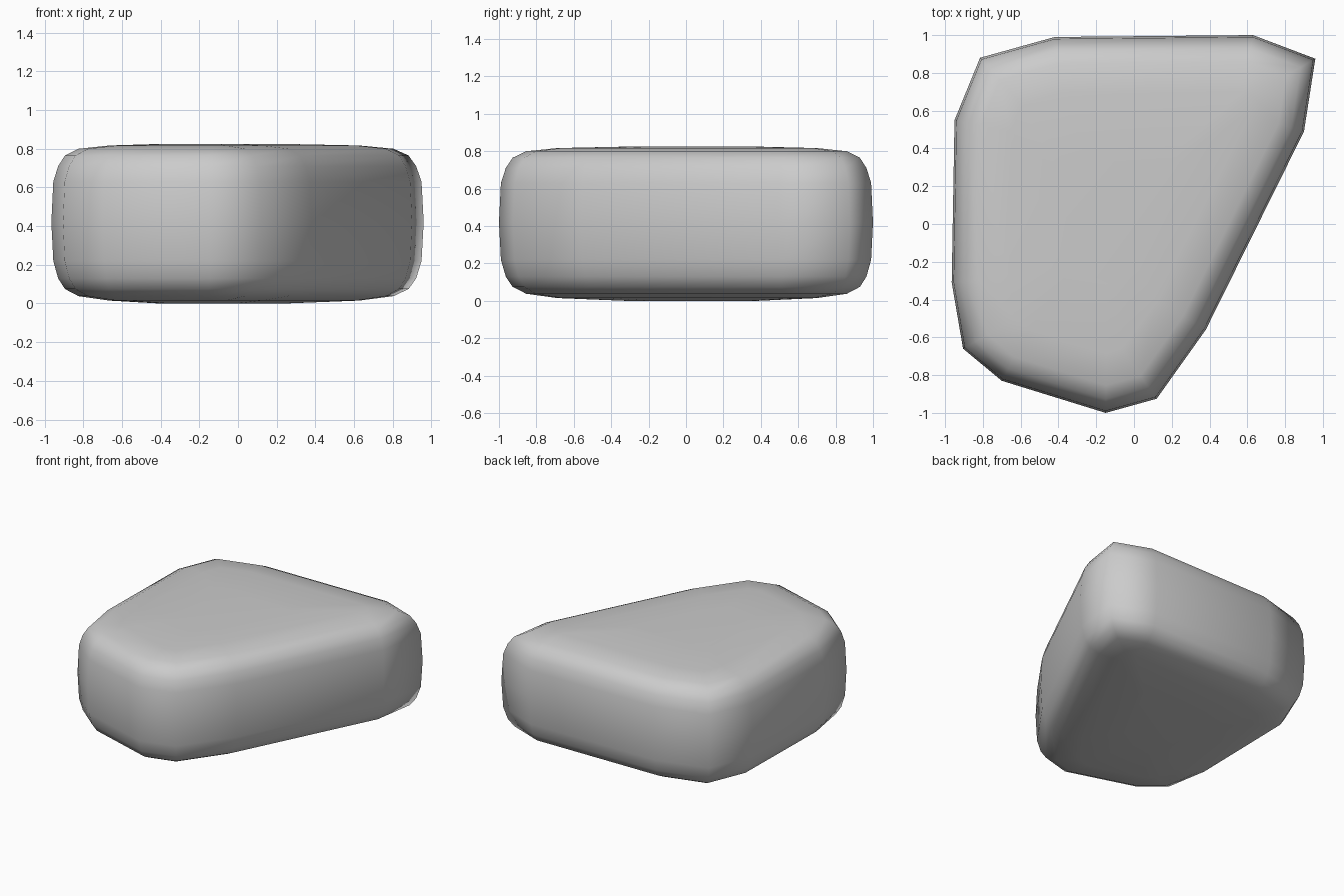
import bpy, bmesh
from mathutils import Vector

if "Cube" in bpy.data.objects:
    bpy.data.objects.remove(bpy.data.objects["Cube"])

# Widest outline of the stone, counter-clockwise seen from above
outline = [Vector(p) for p in [
    (0.96, 0.875), (0.63, 1.0), (-0.42, 0.99), (-0.815, 0.88), (-0.95, 0.55),
    (-0.965, -0.31), (-0.905, -0.66), (-0.70, -0.83), (-0.15, -1.0),
    (0.12, -0.925), (0.38, -0.56), (0.90, 0.49)]]

# Rounded edge profile, bottom to top: (inset from outline, height)
profile = [(0.3, 0.015), (0.14, 0.038), (0.07, 0.075), (0.035, 0.13),
           (0.01, 0.22), (0.0, 0.42), (0.01, 0.63), (0.035, 0.71),
           (0.07, 0.765), (0.14, 0.8), (0.3, 0.817)]


def inset(points, d):
    """Move every edge of a convex outline inwards by d."""
    result = []
    for i, p in enumerate(points):
        a = (p - points[i - 1]).normalized()
        b = (points[(i + 1) % len(points)] - p).normalized()
        n1, n2 = Vector((-a.y, a.x)), Vector((-b.y, b.x))
        result.append(p + (n1 + n2) * d / (1 + n1.dot(n2)))
    return result


bm = bmesh.new()
rings = [[bm.verts.new((p.x, p.y, z)) for p in inset(outline, d)] for d, z in profile]
count = len(outline)
for low, high in zip(rings, rings[1:]):
    for i in range(count):
        j = (i + 1) % count
        bm.faces.new((low[i], low[j], high[j], high[i]))

# Slightly domed top and bottom
for ring, z in ((rings[0], 0.0), (rings[-1], 0.825)):
    centre = sum((v.co for v in ring), Vector()) / count
    inner = []
    for v in ring:
        co = centre.lerp(v.co, 0.5)
        inner.append(bm.verts.new((co.x, co.y, z)))
    for i in range(count):
        j = (i + 1) % count
        bm.faces.new((ring[i], ring[j], inner[j], inner[i]))
    bm.faces.new(inner)

bmesh.ops.recalc_face_normals(bm, faces=bm.faces)
for f in bm.faces:
    f.smooth = True

mesh = bpy.data.meshes.new("stone")
bm.to_mesh(mesh)
bm.free()
bpy.context.collection.objects.link(bpy.data.objects.new("stone", mesh))
